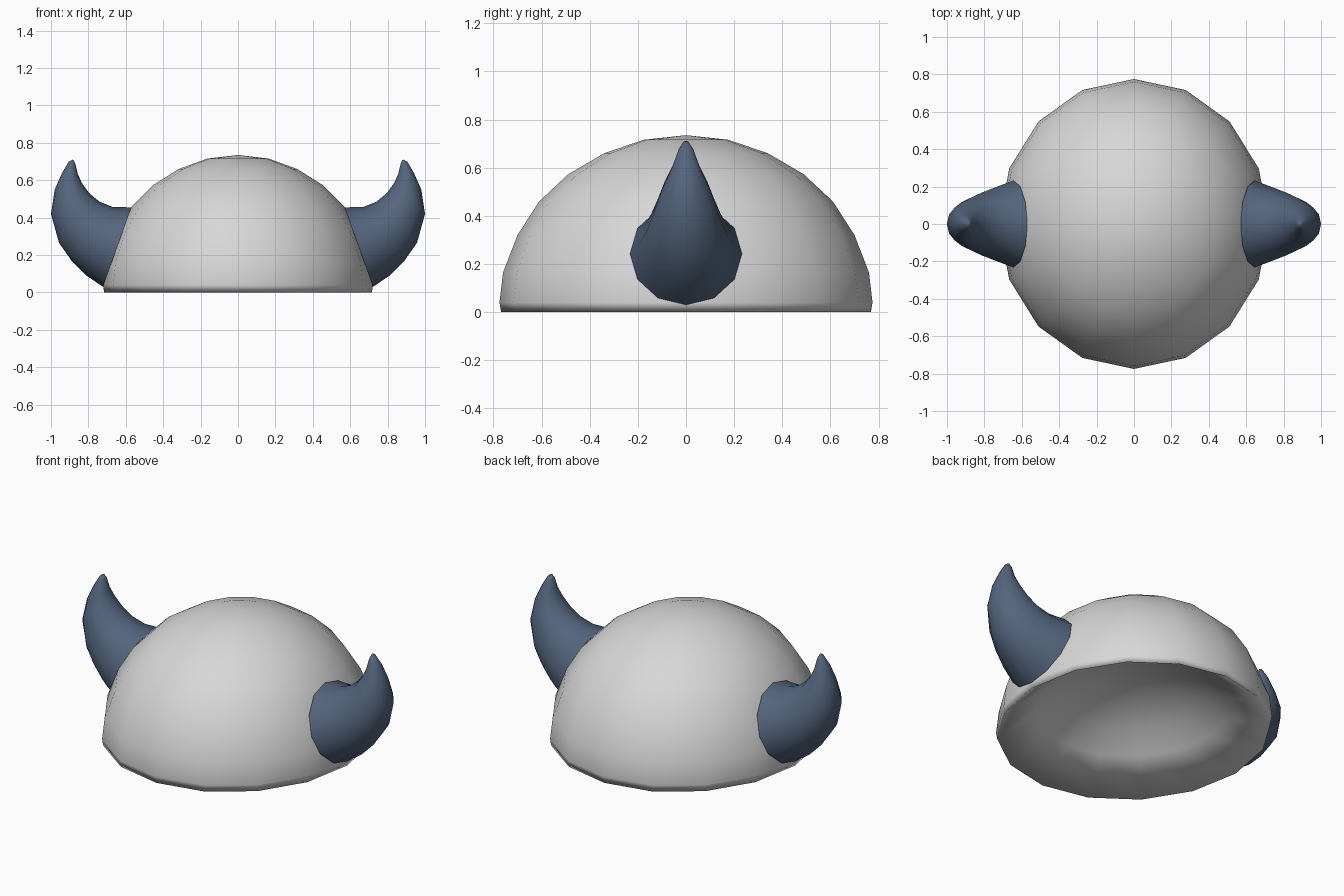
import bpy, bmesh, math
from mathutils import Vector

if "Cube" in bpy.data.objects:
    bpy.data.objects.remove(bpy.data.objects["Cube"])


def material(name, rgb):
    m = bpy.data.materials.new(name)
    m.diffuse_color = (*rgb, 1)
    m.use_nodes = True
    m.node_tree.nodes["Principled BSDF"].inputs["Base Color"].default_value = m.diffuse_color
    return m


def loft(name, rings, mat, cap_end):
    """Skin equal-length rings of points; cap_end closes the last ring."""
    bm = bmesh.new()
    rows = [[bm.verts.new(p) for p in ring] for ring in rings]
    n = len(rows[0])
    for a, b in zip(rows, rows[1:]):
        for i in range(n):
            j = (i + 1) % n
            bm.faces.new((a[i], a[j], b[j], b[i]))
    if cap_end:
        bm.faces.new(rows[-1])
    bmesh.ops.remove_doubles(bm, verts=bm.verts, dist=0.0005)
    bmesh.ops.recalc_face_normals(bm, faces=bm.faces)
    for f in bm.faces:
        f.smooth = True
    me = bpy.data.meshes.new(name)
    bm.to_mesh(me)
    bm.free()
    me.materials.append(mat)
    ob = bpy.data.objects.new(name, me)
    bpy.context.collection.objects.link(ob)
    return ob


grey = material("light_grey", (0.68, 0.68, 0.68))
blue = material("slate_blue", (0.088, 0.13, 0.205))

# Helmet: 16-sided oval dome with a shallow hollow underneath
outer = [(0, .735), (.175, .716), (.34, .66), (.49, .572), (.61, .46),
         (.70, .32), (.76, .165), (.775, .04), (.768, 0)]
hollow = [(.56, .155), (.42, .245), (.28, .305), (.14, .338), (0, .35)]
dome_rings = []
for r, z in outer + hollow:
    ring = []
    for i in range(16):
        a = math.tau * i / 16
        ring.append((r * .932 * math.cos(a), r * math.sin(a), z))
    dome_rings.append(ring)
loft("helmet_bowl", dome_rings, grey, False)

# Horns: 12-sided rings, each an outer and inner (x, z) point and a width factor
spans = [((.722, .03), (.57, .455), 1.03), ((.81, .09), (.67, .457), 1.0),
         ((.89, .17), (.74, .485), .96), ((.957, .265), (.795, .53), .89),
         ((1.0, .42), (.835, .585), .87), ((.98, .55), (.857, .635), .82),
         ((.94, .64), (.87, .69), .8), ((.905, .70), (.882, .711), .9)]
for name, side in (("right_horn", 1), ("left_horn", -1)):
    rings = []
    for (x0, z0), (x1, z1), width in spans:
        mid = Vector(((x0 + x1) / 2, 0, (z0 + z1) / 2))
        half = Vector(((x1 - x0) / 2, 0, (z1 - z0) / 2))
        across = Vector((0, half.length * width, 0))
        ring = []
        for i in range(12):
            a = math.tau * i / 12
            p = mid + half * math.cos(a) + across * math.sin(a)
            ring.append((p.x * side, p.y, p.z))
        rings.append(ring)
    horn = loft(name, rings, blue, True)
    # Open base: make sure the skin faces outward
    me = horn.data
    f = me.polygons[0]
    c = Vector((side * .69, 0, .26))
    if f.normal.dot(f.center - c) < 0:
        me.flip_normals()
